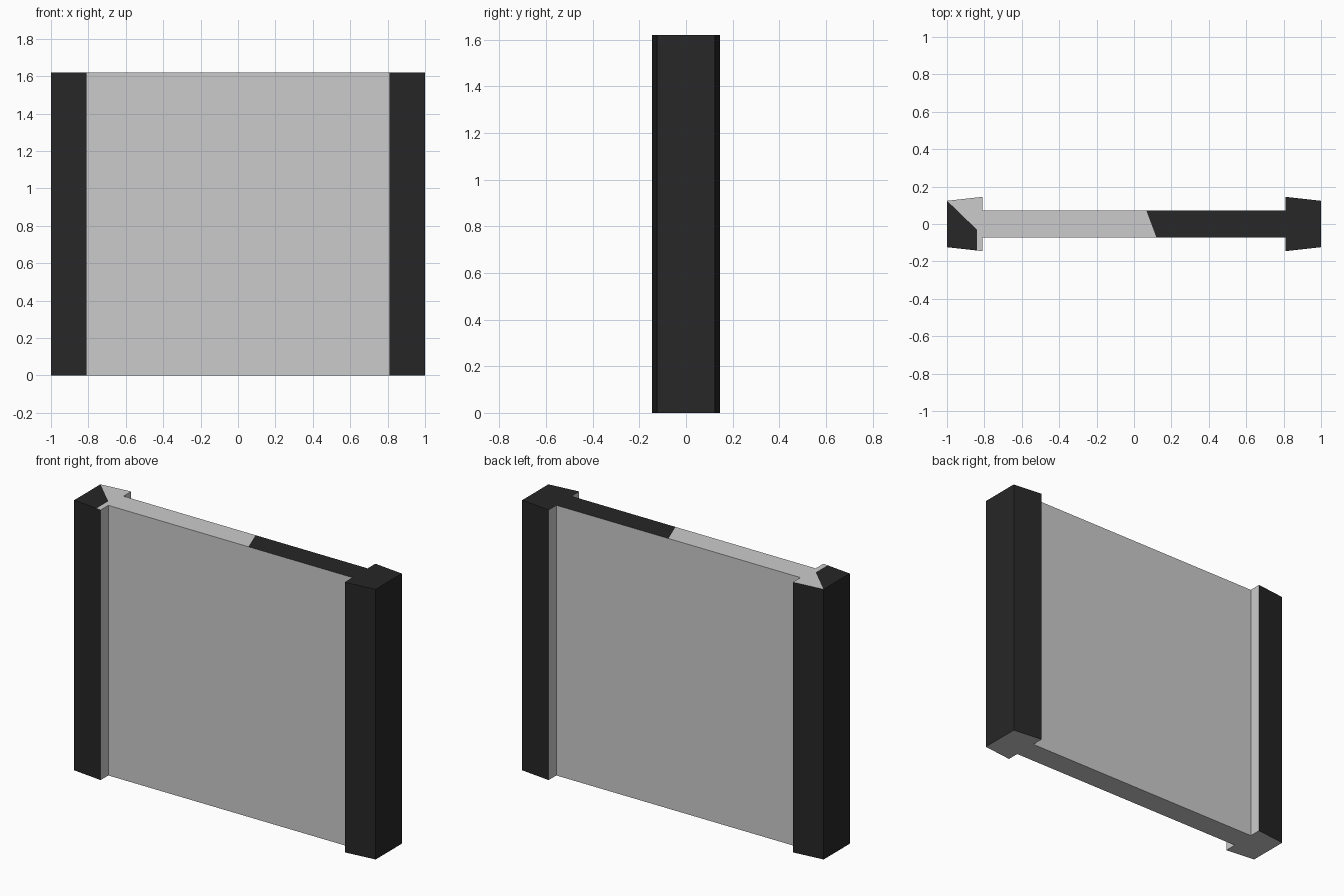
import bpy, bmesh
from mathutils import Vector

if "Cube" in bpy.data.objects:
    bpy.data.objects.remove(bpy.data.objects["Cube"])

H = 1.62          # wall height
FRONT = -0.072    # front face of the thin panel
SX, SZ = -0.5, 0.3  # how the cracks lean through the thickness

grey = bpy.data.materials.new("panel_grey")
grey.diffuse_color = (0.8, 0.8, 0.8, 1)
grey.use_nodes = True
grey.node_tree.nodes["Principled BSDF"].inputs["Base Color"].default_value = grey.diffuse_color
dark = bpy.data.materials.new("pillar_dark")
dark.diffuse_color = (0.02, 0.02, 0.02, 1)
dark.use_nodes = True
dark.node_tree.nodes["Principled BSDF"].inputs["Base Color"].default_value = dark.diffuse_color


def wall_block():
    """Panel with a tapered pillar at each end, as one extruded profile."""
    half = [(0.81, -0.072), (0.81, -0.145), (1.0, -0.124),
            (1.0, 0.124), (0.81, 0.145), (0.81, 0.072)]
    profile = half + [(-x, -y) for x, y in half]
    bm = bmesh.new()
    base = bm.faces.new([bm.verts.new((x, y, 0)) for x, y in profile])
    ext = bmesh.ops.extrude_face_region(bm, geom=[base], use_keep_orig=True)
    top = [g for g in ext["geom"] if isinstance(g, bmesh.types.BMVert)]
    bmesh.ops.translate(bm, verts=top, vec=(0, 0, H))
    bmesh.ops.recalc_face_normals(bm, faces=bm.faces)
    for f in bm.faces:
        outer = abs(f.calc_center_median().x) > 0.82
        f.material_index = int(outer and abs(f.normal.z) < 0.5)
    return bm


def crack(a, b):
    """Leaning plane through a crack line; the kept side is left of a->b."""
    dx, dz = b[0] - a[0], b[1] - a[1]
    return (Vector((a[0], FRONT, a[1])),
            Vector((-dz, dz * SX - dx * SZ, dx)).normalized())


def plane3(p, q, r, toward):
    """Plane through three points, facing the given direction."""
    p, q, r = Vector(p), Vector(q), Vector(r)
    n = (q - p).cross(r - p).normalized()
    return p, n if n.dot(Vector(toward)) > 0 else -n


def flip(pl):
    return pl[0], -pl[1]


def shard(name, chain, extra=(), dark_top=False):
    """Cut one shard from the wall and cap its broken sides."""
    bm = wall_block()
    if dark_top:
        for f in bm.faces:
            if f.normal.z > 0.5:
                f.material_index = 1
    planes = [crack(P[a], P[b]) for a, b in zip(chain, chain[1:])] + list(extra)
    for co, no in planes:
        geom = list(bm.verts) + list(bm.edges) + list(bm.faces)
        bmesh.ops.bisect_plane(bm, geom=geom, dist=1e-6, plane_co=co,
                               plane_no=no, clear_inner=True)
        rim = [e for e in bm.edges if len(e.link_faces) == 1]
        if rim:
            bmesh.ops.edgeloop_fill(bm, edges=rim, mat_nr=0)
    if bm.faces:
        bmesh.ops.recalc_face_normals(bm, faces=bm.faces)
        me = bpy.data.meshes.new(name)
        bm.to_mesh(me)
        me.materials.append(grey)
        me.materials.append(dark)
        ob = bpy.data.objects.new(name, me)
        bpy.context.collection.objects.link(ob)
    bm.free()


# Crack junctions in the front view (x, z)
P = {
    "A": (-0.69, 0.93), "B": (-0.485, 1.04), "C": (0.31, 0.95),
    "D": (0.355, 1.05), "E": (0.47, 0.615), "F": (0.425, 0.535),
    "G": (0.75, 0.565), "H": (-0.285, 0.13), "I": (-0.335, 1.58),
    "J": (0.12, 1.62), "K": (-0.33, 0.0), "N": (-0.365, -0.2),
    "P": (0.42, 0.0), "Q": (0.93, 0.37), "S": (0.69, 0.0),
    "1": (-1, 1.37), "2": (-1, 0.76), "3": (-1, 0.27),
    "4": (1, 1.41), "5": (1, 0.80), "6": (1, 0.33),
}

# Extra cracks that lean their own way near the top edge
corner = plane3((-1, 0.125, H), (-0.84, -0.03, H), (-0.69, FRONT, 0.93), (-1, 0, 0))
rib = (Vector((-0.84, 0, 0)), Vector((-1, 0, 0)))
chip_l = plane3((-0.37, FRONT, H), (-0.44, 0.072, H), (-0.335, FRONT, 1.58), (0, 0, 1))
chip_r = plane3((-0.27, FRONT, H), (-0.03, 0.072, H), (-0.335, FRONT, 1.58), (0, 0, 1))

# Shards of the panel and pillars
shard("centre_shard", "AHFECBA")
shard("top_middle_shard", "IBCDJ", [flip(chip_r)])
shard("top_chip_right", "IBCDJ", [chip_r])
shard("top_left_shard", "1ABI", [flip(corner), flip(chip_l)])
shard("top_chip_left", "1ABI", [flip(corner), chip_l])
shard("left_pillar_top_shard", "1ABI", [corner, rib], dark_top=True)
shard("left_pillar_top_chip", "1ABI", [corner, flip(rib)])
shard("left_pillar_middle_shard", "2A1")
shard("left_lower_shard", "3KHA2")
shard("left_bottom_shard", "NK3")
shard("bottom_middle_shard", "PFHKN")
shard("bottom_right_shard", "SQGEFP")
shard("right_top_shard", "JD4", dark_top=True)
shard("right_middle_shard", "4DCEG5")
shard("right_lower_shard", "5GQ6")
shard("right_corner_shard", "6QS")
